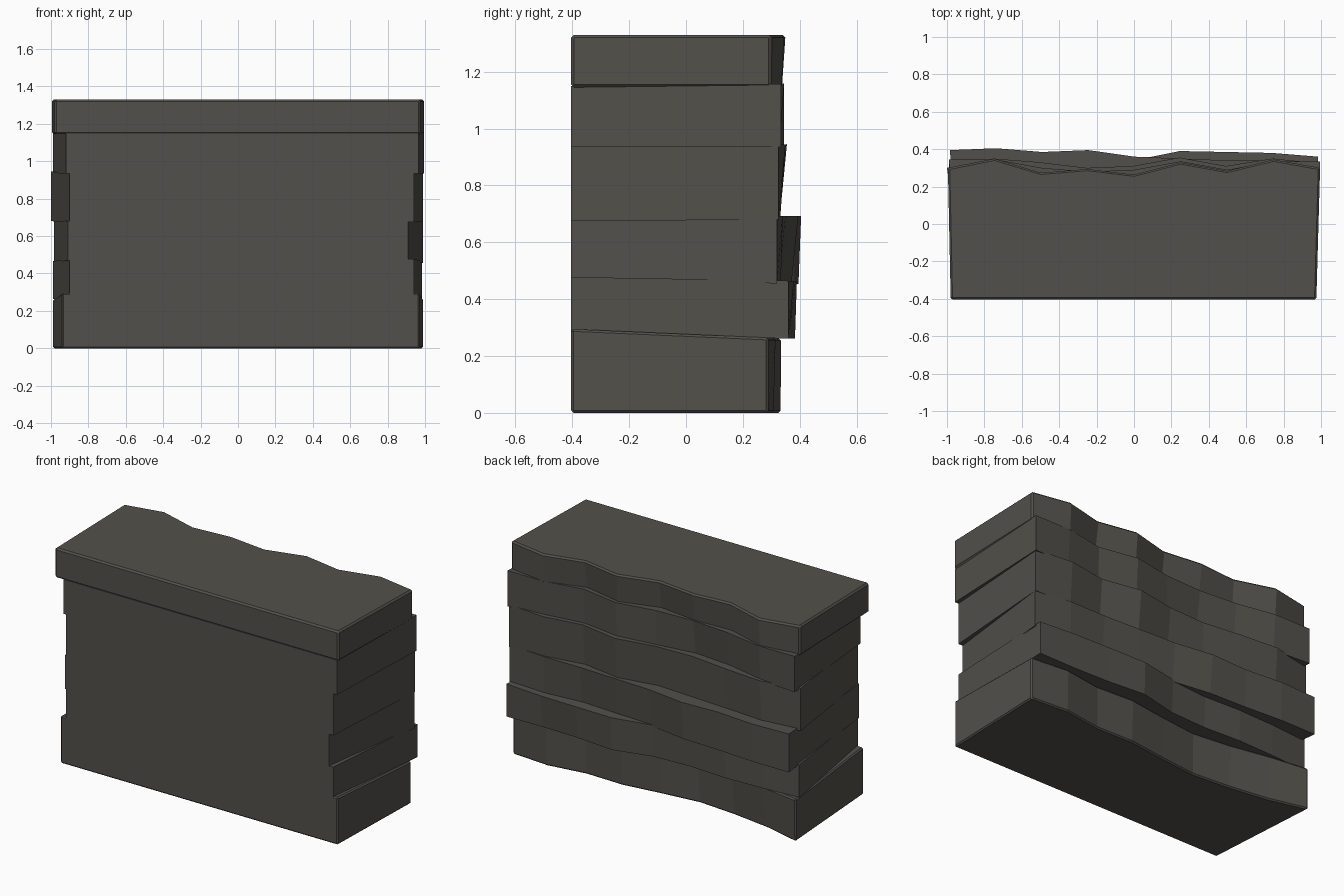
import bpy, bmesh, random

if "Cube" in bpy.data.objects:
    bpy.data.objects.remove(bpy.data.objects["Cube"])

random.seed(4)
STEPS = 9  # vertices along the jagged back of every slab

stone = bpy.data.materials.new("dark_stone")
stone.diffuse_color = (0.085, 0.081, 0.07, 1)
stone.use_nodes = True
stone.node_tree.nodes["Principled BSDF"].inputs["Base Color"].default_value = stone.diffuse_color


def slab(name, z_front, z_back, left, right, back, bevel=0.0):
    """Rock layer: flat front, slanted ends, jagged back.
    z_front / z_back = (bottom, top); left / right = (front x, back x)."""
    bm = bmesh.new()
    rings = []
    for k in (0, 1):
        ring = [bm.verts.new((left[0], -0.404, z_front[k])),
                bm.verts.new((right[0], -0.404, z_front[k]))]
        for i in reversed(range(STEPS)):
            t = i / (STEPS - 1)
            x = left[1] + (right[1] - left[1]) * t
            y = back[i] - (random.uniform(0, 0.03) if k == 0 and 0 < i < STEPS - 1 else 0)
            # top and bottom stay planar when tilted from front to back
            f = (y + 0.404) / 0.75
            z = z_front[k] + (z_back[k] - z_front[k]) * f
            ring.append(bm.verts.new((x, y, z)))
        rings.append(ring)
    low, high = rings
    bm.faces.new(reversed(low))
    bm.faces.new(high)
    n = len(low)
    for i in range(n):
        j = (i + 1) % n
        bm.faces.new((low[i], low[j], high[j], high[i]))
    bmesh.ops.recalc_face_normals(bm, faces=bm.faces)
    mesh = bpy.data.meshes.new(name)
    bm.to_mesh(mesh)
    bm.free()
    mesh.materials.append(stone)
    obj = bpy.data.objects.new(name, mesh)
    bpy.context.collection.objects.link(obj)
    if bevel:
        mod = obj.modifiers.new("worn_edge", "BEVEL")
        mod.width = bevel
        mod.segments = 1
        mod.limit_method = "ANGLE"
        mod.angle_limit = 1.0
    return obj


# stacked rock layers, bottom to top; back profiles run from left to right
slab("base_layer", (0.0, 0.295), (0.0, 0.262), (-0.94, -0.99), (0.97, 0.99),
     [0.335, 0.30, 0.25, 0.22, 0.25, 0.29, 0.275, 0.315, 0.29], 0.008)
slab("second_layer", (0.275, 0.478), (0.262, 0.465), (-0.90, -0.99), (0.94, 0.985),
     [0.30, 0.32, 0.33, 0.32, 0.34, 0.39, 0.385, 0.38, 0.36])
slab("third_layer", (0.47, 0.68), (0.455, 0.692), (-0.91, -0.985), (0.91, 0.99),
     [0.395, 0.405, 0.385, 0.395, 0.36, 0.35, 0.34, 0.34, 0.32])
slab("fourth_layer", (0.675, 0.94), (0.68, 0.945), (-0.90, -1.0), (0.94, 0.99),
     [0.30, 0.35, 0.33, 0.30, 0.31, 0.355, 0.31, 0.35, 0.325])
slab("fifth_layer", (0.935, 1.15), (0.935, 1.158), (-0.92, -0.99), (0.965, 0.995),
     [0.345, 0.345, 0.30, 0.28, 0.29, 0.335, 0.29, 0.335, 0.335])
slab("cap_layer", (1.145, 1.33), (1.145, 1.33), (-0.98, -0.995), (0.975, 0.995),
     [0.30, 0.35, 0.275, 0.295, 0.265, 0.33, 0.285, 0.345, 0.30], 0.01)
